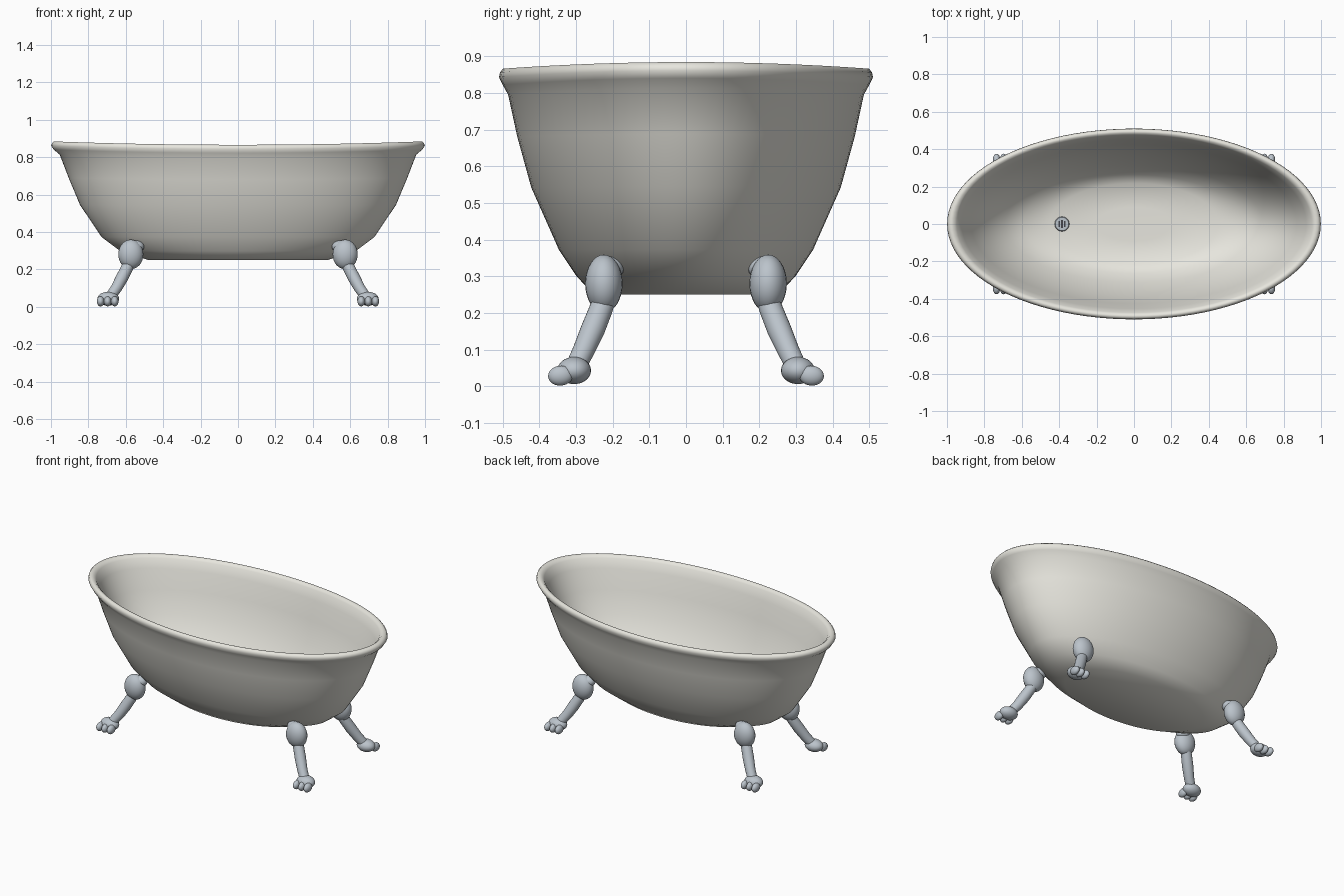
import bpy, bmesh, math
from mathutils import Vector, Matrix

if "Cube" in bpy.data.objects:
    bpy.data.objects.remove(bpy.data.objects["Cube"])


def material(name, rgb):
    m = bpy.data.materials.new(name)
    m.diffuse_color = (*rgb, 1)
    m.use_nodes = True
    m.node_tree.nodes["Principled BSDF"].inputs["Base Color"].default_value = m.diffuse_color
    return m


enamel = material("enamel", (0.80, 0.79, 0.73))
steel = material("steel", (0.50, 0.55, 0.60))
dark = material("dark", (0.06, 0.06, 0.07))


def finish(bm, name, mat, angle=50):
    bmesh.ops.recalc_face_normals(bm, faces=bm.faces)
    me = bpy.data.meshes.new(name)
    bm.to_mesh(me)
    bm.free()
    me.materials.append(mat)
    ob = bpy.data.objects.new(name, me)
    bpy.context.collection.objects.link(ob)
    bpy.ops.object.select_all(action='DESELECT')
    ob.select_set(True)
    bpy.context.view_layer.objects.active = ob
    bpy.ops.object.shade_smooth_by_angle(angle=math.radians(angle))
    return ob


def loft(bm, rings):
    loops = [[bm.verts.new(p) for p in r] for r in rings]
    n = len(loops[0])
    for a, b in zip(loops, loops[1:]):
        for i in range(n):
            j = (i + 1) % n
            bm.faces.new((a[i], a[j], b[j], b[i]))
    bm.faces.new(loops[0][::-1])
    bm.faces.new(loops[-1])


# Tub shell: elliptical rings (half length, half width, height, end lift)
shell = [
    (0.48, 0.250, 0.250, 0), (0.63, 0.297, 0.298, 0), (0.73, 0.347, 0.373, 0),
    (0.845, 0.422, 0.542, 0.003), (0.905, 0.460, 0.680, 0.008),
    (0.953, 0.485, 0.795, 0.018), (0.985, 0.500, 0.822, 0.018),
    (0.999, 0.510, 0.843, 0.018), (0.995, 0.507, 0.856, 0.018),
    (0.985, 0.499, 0.866, 0.018), (0.966, 0.486, 0.865, 0.018),
    (0.948, 0.474, 0.850, 0.018), (0.921, 0.453, 0.795, 0.018),
    (0.870, 0.425, 0.680, 0.008), (0.806, 0.385, 0.548, 0.003),
    (0.69, 0.312, 0.400, 0), (0.59, 0.264, 0.334, 0), (0.45, 0.218, 0.293, 0),
    (0.20, 0.09, 0.290, 0)]
N = 96
bm = bmesh.new()
loft(bm, [[(a * math.cos(t), b * math.sin(t), z + lift * math.cos(t) ** 2)
           for t in (2 * math.pi * i / N for i in range(N))]
          for a, b, z, lift in shell])
finish(bm, "tub", enamel, 75)

# Drain: flange with dark slots
bm = bmesh.new()
bmesh.ops.create_cone(bm, cap_ends=True, segments=32, radius1=0.04, radius2=0.036,
                      depth=0.012, matrix=Matrix.Translation((-0.385, 0, 0.296)))
finish(bm, "drain", steel, 30)
bm = bmesh.new()
for dx, h in ((-0.014, 0.032), (0, 0.044), (0.014, 0.032)):
    bmesh.ops.create_cube(bm, size=1, matrix=Matrix.Translation((-0.385 + dx, 0, 0.302))
                          @ Matrix.Diagonal((0.009, h, 0.003, 1)))
finish(bm, "drain_slots", dark, 30)


def ball(bm, c, r, tilt=0):
    bmesh.ops.create_uvsphere(bm, u_segments=24, v_segments=16, radius=1,
                              matrix=Matrix.Translation(c) @ Matrix.Rotation(tilt, 4, 'X')
                              @ Matrix.Diagonal((*r, 1)))


# Claw feet: bracket, knee, curved shank, paw and three toes, mirrored to each corner
shank = [(0.565, 0.212, 0.27, 0.030), (0.592, 0.232, 0.21, 0.032),
         (0.620, 0.254, 0.155, 0.033), (0.65, 0.278, 0.10, 0.030),
         (0.685, 0.302, 0.05, 0.028)]
for sx, xn in ((-1, "left"), (1, "right")):
    for sy, yn in ((-1, "front"), (1, "back")):
        bm = bmesh.new()
        ball(bm, (0.545, 0.208, 0.321), (0.043, 0.038, 0.034))
        ball(bm, (0.573, 0.224, 0.280), (0.067, 0.051, 0.079))
        axis = (Vector(shank[-1][:3]) - Vector(shank[0][:3])).normalized()
        u = axis.cross(Vector((0, 0, 1))).normalized()
        v = axis.cross(u)
        loft(bm, [[Vector(p[:3]) + p[3] * (u * math.cos(t) + v * math.sin(t))
                   for t in (2 * math.pi * i / 20 for i in range(20))] for p in shank])
        ball(bm, (0.694, 0.305, 0.043), (0.058, 0.046, 0.037))
        for dx in (-0.038, 0, 0.038):
            ball(bm, (0.697 + dx, 0.342, 0.029), (0.020, 0.034, 0.027), -0.1)
        bmesh.ops.scale(bm, vec=(sx, sy, 1), verts=bm.verts)
        finish(bm, f"{yn}_{xn}_claw_foot", steel)
